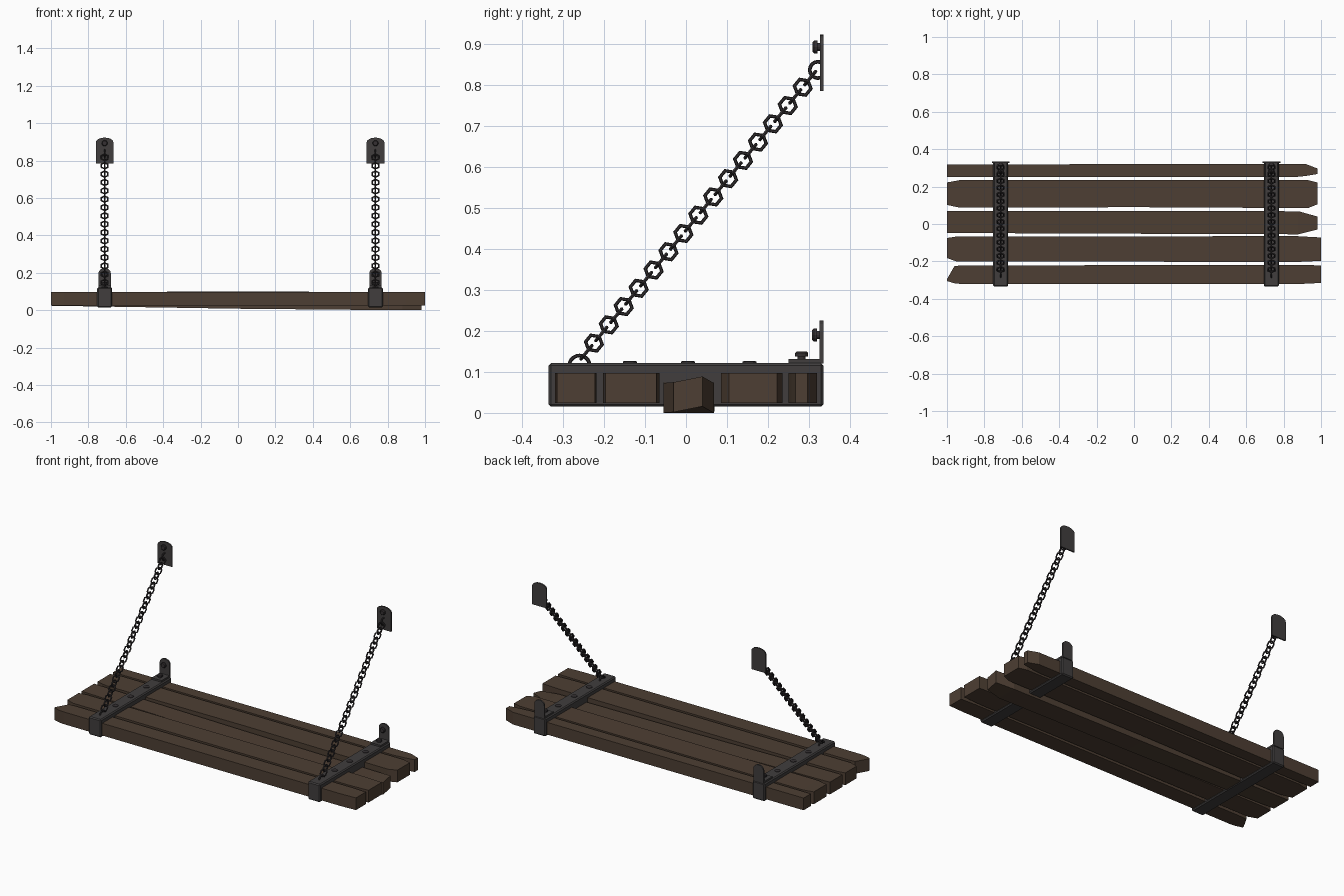
import bpy, bmesh
from math import pi, sin, cos
from mathutils import Vector, Matrix

if "Cube" in bpy.data.objects:
    bpy.data.objects.remove(bpy.data.objects["Cube"])


def material(name, col):
    m = bpy.data.materials.new(name)
    m.diffuse_color = (*col, 1)
    m.use_nodes = True
    m.node_tree.nodes["Principled BSDF"].inputs["Base Color"].default_value = m.diffuse_color
    return m


WOOD = material("dark_wood", (0.075, 0.049, 0.033))
IRON = material("iron", (0.052, 0.048, 0.048))
DARK = material("dark_iron", (0.035, 0.03, 0.032))


def finish(bm, name, mat):
    bmesh.ops.recalc_face_normals(bm, faces=bm.faces)
    me = bpy.data.meshes.new(name)
    bm.to_mesh(me)
    bm.free()
    me.materials.append(mat)
    ob = bpy.data.objects.new(name, me)
    bpy.context.collection.objects.link(ob)
    return ob


def loft(bm, rings, closed=False):
    vs = [[bm.verts.new(p) for p in r] for r in rings]
    n = len(vs[0])
    pairs = list(zip(vs, vs[1:])) + ([(vs[-1], vs[0])] if closed else [])
    for a, b in pairs:
        for i in range(n):
            j = (i + 1) % n
            bm.faces.new((a[i], a[j], b[j], b[i]))
    if not closed:
        bm.faces.new(vs[0])
        bm.faces.new(vs[-1])


def box(bm, lo, hi, bevel=0):
    lo, hi = Vector(lo), Vector(hi)
    m = Matrix.Translation((lo + hi) / 2) @ Matrix.Diagonal((*(hi - lo), 1))
    vs = bmesh.ops.create_cube(bm, size=1, matrix=m)["verts"]
    if bevel:
        es = list({e for v in vs for e in v.link_edges})
        bmesh.ops.bevel(bm, geom=es, offset=bevel, segments=1, affect='EDGES')


def disc(bm, start, axis, profile, n=12):
    """Turned shape: profile lists (distance along axis, radius)."""
    axis = Vector(axis)
    u, v = Vector((1, 0, 0)), axis.cross(Vector((1, 0, 0)))
    loft(bm, [[Vector(start) + axis * d + r * (u * cos(2 * pi * i / n) + v * sin(2 * pi * i / n))
               for i in range(n)] for d, r in profile])


def tube(bm, c, u, v, R, r, n, sides, a0=0, a1=2 * pi):
    """Ring or arc of round bar in the plane u, v."""
    closed = a1 - a0 > 6.28
    w = u.cross(v)
    rings = []
    for i in range(n if closed else n + 1):
        a = a0 + (a1 - a0) * i / n
        d = u * cos(a) + v * sin(a)
        rings.append([c + d * (R + r * cos(2 * pi * k / sides)) + w * r * sin(2 * pi * k / sides)
                      for k in range(sides)])
    loft(bm, rings, closed)


def arch_plate(bm, x, half, y0, y1, z0, zs, zt):
    """Upright plate whose top edge is an arc from zs up to zt."""
    pts = [(x - half, z0), (x + half, z0)]
    pts += [(x + half * cos(pi * i / 8), zs + (zt - zs) * sin(pi * i / 8)) for i in range(9)]
    loft(bm, [[(px, y, pz) for px, pz in pts] for y in (y0, y1)])


# Planks: stations of (x, y low, y high, drop at y low, drop at y high)
planks = [
    [(-1, -.305, -.295, 0, 0), (-.96, -.317, -.225, 0, 0), (-.93, -.32, -.222, 0, 0),
     (.9, -.32, -.218, 0, 0), (1, -.315, -.222, 0, 0)],
    [(-1, -.182, -.075, 0, 0), (-.95, -.2, -.067, 0, 0), (.87, -.203, -.065, 0, 0),
     (1, -.197, -.072, 0, 0)],
    [(-1, -.048, .07, 0, 0), (0, -.052, .07, .016, .016), (.88, -.055, .068, .024, .024),
     (.98, -.03, .04, .022, .008)],
    [(-1, .102, .222, 0, 0), (-.93, .087, .235, 0, 0), (0, .09, .235, -.003, 0),
     (.93, .085, .235, 0, 0), (.98, .105, .222, 0, 0)],
    [(-1, .25, .318, 0, 0), (-.1, .25, .32, 0, 0), (.85, .25, .32, 0, 0),
     (.92, .257, .32, 0, 0), (.98, .267, .297, 0, 0)],
]
for i, stations in enumerate(planks):
    bm = bmesh.new()
    loft(bm, [[(x, a, .024 - da), (x, b, .024 - db), (x, b, .097 - db), (x, a, .097 - da)]
              for x, a, b, da, db in stations])
    finish(bm, f"plank_{i + 1}", WOOD)

X = Vector((1, 0, 0))
Y = Vector((0, 1, 0))
Z = Vector((0, 0, 1))
BOLT = [(0, .010), (.006, .010), (.006, .016), (.014, .016), (.018, .012)]

for side, x in (("left", -.713), ("right", .735)):
    # Strap around the planks
    bm = bmesh.new()
    box(bm, (x - .04, -.335, .015), (x + .04, .335, .122), .006)
    finish(bm, side + "_strap", IRON)

    # Flat rivets along the strap
    bm = bmesh.new()
    for y in (-.137, .005, .155):
        disc(bm, (x, y, .12), Z, [(0, .017), (.005, .017), (.007, .013)])
    finish(bm, side + "_rivets", DARK)

    # Angle bracket to the wall
    bm = bmesh.new()
    box(bm, (x - .033, .25, .121), (x + .033, .335, .132))
    arch_plate(bm, x, .033, .326, .335, .121, .198, .225)
    finish(bm, side + "_angle_bracket", IRON)

    # Upper wall plate
    bm = bmesh.new()
    arch_plate(bm, x, .047, .327, .335, .785, .898, .923)
    finish(bm, side + "_wall_plate", IRON)

    # Bolts
    bm = bmesh.new()
    disc(bm, (x, .282, .132), Z, BOLT)
    disc(bm, (x, .326, .19), -Y, BOLT)
    disc(bm, (x, .327, .893), -Y, BOLT)
    finish(bm, side + "_bolts", DARK)

    # Staples that hold the chain ends
    bm = bmesh.new()
    tube(bm, Vector((x, -.26, .115)), Y, Z, .025, .0045, 10, 6, 0, pi)
    tube(bm, Vector((x, .322, .837)), Y, Z, .02, .0045, 10, 6, pi * .4, pi * 1.6)
    finish(bm, side + "_staples", DARK)

    # Chain of six-sided links, alternately turned a quarter
    bm = bmesh.new()
    step = Vector((0, .0182, .0223))
    along = step.normalized()
    for k in range(31):
        across = X.cross(along) if k % 2 else X
        tube(bm, Vector((x, -.243, .148)) + step * k, along, across, .0205, .0047, 6, 6)
    finish(bm, side + "_chain", DARK)
